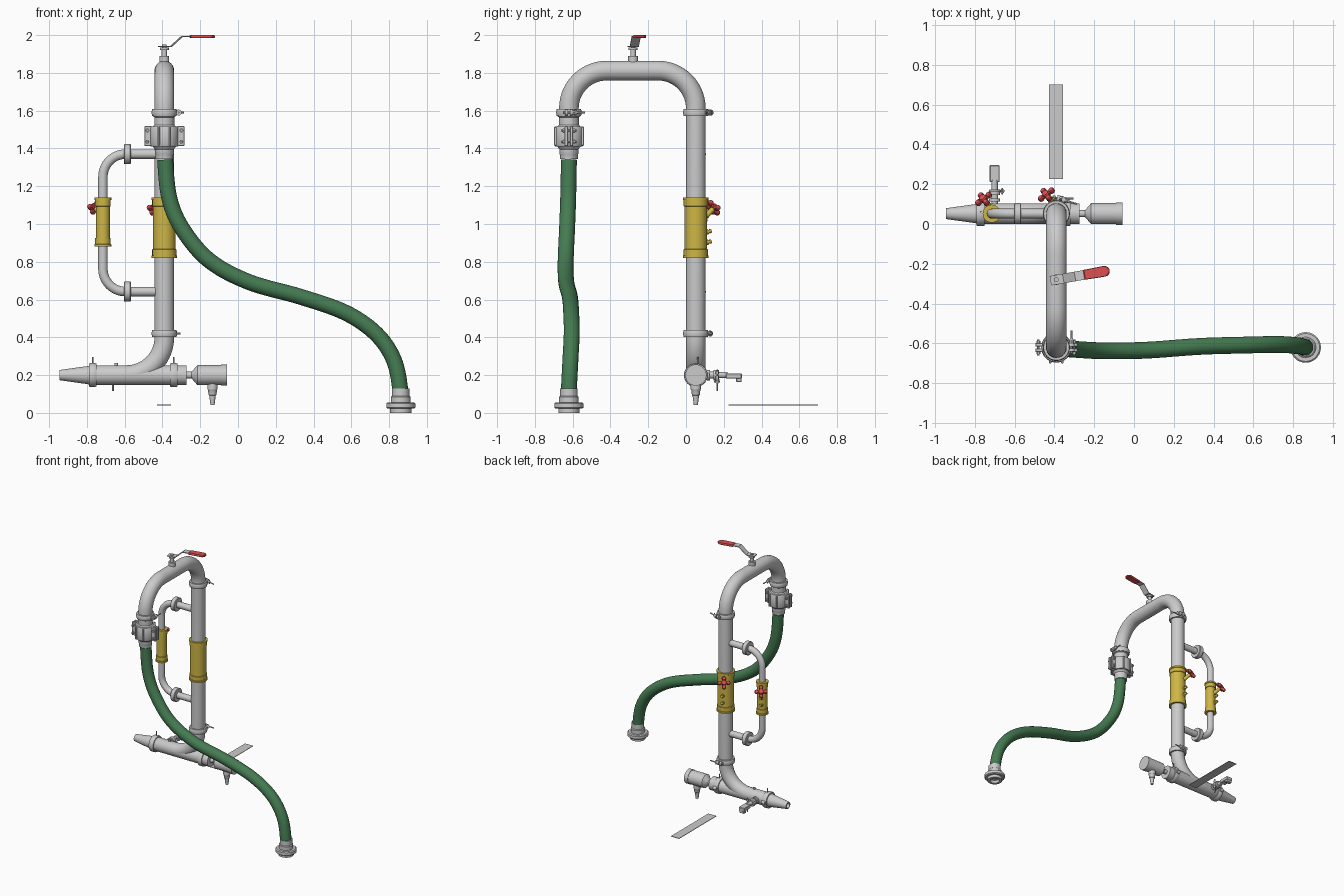
import bpy, bmesh, math
from mathutils import Vector as V, Matrix

if "Cube" in bpy.data.objects:
    bpy.data.objects.remove(bpy.data.objects["Cube"])

def mat(name, c):
    m = bpy.data.materials.new(name)
    m.diffuse_color = (*c, 1)
    m.use_nodes = True
    m.node_tree.nodes["Principled BSDF"].inputs["Base Color"].default_value = m.diffuse_color
    return m

GREEN = mat("hose_green", (0.06, 0.2, 0.085))
YELLOW = mat("sleeve_yellow", (0.62, 0.47, 0.06))
RED = mat("handle_red", (0.72, 0.08, 0.08))
WHITE = mat("white", (0.95, 0.95, 0.95))

def finish(name, bm, m=None):
    bmesh.ops.remove_doubles(bm, verts=bm.verts, dist=1e-6)
    bmesh.ops.recalc_face_normals(bm, faces=bm.faces)
    me = bpy.data.meshes.new(name)
    bm.to_mesh(me)
    bm.free()
    for p in me.polygons:
        p.use_smooth = True
    me.set_sharp_from_angle(angle=math.radians(32))
    if m:
        me.materials.append(m)
    o = bpy.data.objects.new(name, me)
    bpy.context.collection.objects.link(o)
    return o

def skin(name, rings, m=None):
    bm = bmesh.new()
    vs = [[bm.verts.new(p) for p in r] for r in rings]
    n = len(vs[0])
    for a, b in zip(vs, vs[1:]):
        for i in range(n):
            bm.faces.new((a[i], a[(i + 1) % n], b[(i + 1) % n], b[i]))
    bm.faces.new(vs[0])
    bm.faces.new(vs[-1])
    return finish(name, bm, m)

def lathe(name, loc, axis, prof, m=None, n=32):
    """prof: (distance along axis, radius) pairs."""
    q = V(axis).to_track_quat('Z', 'Y')
    return skin(name, [[V(loc) + q @ V((r * math.cos(t), r * math.sin(t), d))
                for t in (2 * math.pi * i / n for i in range(n))] for d, r in prof], m)

def rod(name, a, b, r, m=None, n=16):
    d = V(b) - V(a)
    return lathe(name, a, d, [(0, r), (d.length, r)], m, n)

def box(name, c, s, m=None, rot=0, bev=0.003):
    bm = bmesh.new()
    bmesh.ops.create_cube(bm, size=1, matrix=Matrix.Translation(c) @ Matrix.Rotation(rot, 4, 'Z') @ Matrix.Diagonal((*s, 1)))
    if bev:
        bmesh.ops.bevel(bm, geom=bm.edges[:], offset=bev, segments=1, affect='EDGES')
    return finish(name, bm, m)

def sweep(name, pts, r, m=None, n=32):
    rings, u = [], None
    for i, p in enumerate(pts):
        t = (pts[min(i + 1, len(pts) - 1)] - pts[max(i - 1, 0)]).normalized()
        u = t.orthogonal() if u is None else u - t * u.dot(t)
        u.normalize()
        w = t.cross(u)
        rings.append([p + r * (u * math.cos(2 * math.pi * k / n) + w * math.sin(2 * math.pi * k / n)) for k in range(n)])
    return skin(name, rings, m)

def fillet(pts, R, seg=14):
    """Round the right-angle corners of a path."""
    pts = [V(p) for p in pts]
    out = [pts[0]]
    for a, b, c in zip(pts, pts[1:], pts[2:]):
        u, w = (a - b).normalized(), (c - b).normalized()
        for i in range(seg + 1):
            t = math.pi / 2 * i / seg
            out.append(b + u * R * (1 - math.sin(t)) + w * R * (1 - math.cos(t)))
    return out + [pts[-1]]

def clamp(name, c, axis, ear, r=0.064, h=0.038):
    """Ring clamp with a two-part ear and a bolt with wing nut."""
    c, ax, e = V(c), V(axis).normalized(), V(ear).normalized()
    t = ax.cross(e)
    k = r * 0.85
    lathe(name + "_ring", c - ax * h / 2, ax, [(0, k), (0, r), (h * .2, r + .002), (h * .5, r + .004), (h * .8, r + .002), (h, r), (h, k)])
    b = c + e * (r + 0.012)
    for s in (-1, 1):
        rod(name + "_ear", b + t * s * .005, b + t * s * .02, h * .42)
    rod(name + "_bolt", b - t * .03, b + t * .085, .0045, n=10)
    lathe(name + "_wing_nut", b + t * .02, t, [(0, .012), (.012, .012), (.025, .006)], n=10)
    rod(name + "_wing", b + t * .035 - ax * .016, b + t * .035 + ax * .016, .004, n=8)

X, Y, FY = -0.39, 0.052, -0.62

# Main riser, arch and bottom elbow
sweep("main_pipe", fillet([(-0.62, Y, .2), (X, Y, .2), (X, Y, 1.812), (X, FY, 1.812), (X, FY, 1.53)], .2), .052)
clamp("riser_low_clamp", (X, Y, .42), (0, 0, -1), (0, 1, 0))
clamp("riser_top_clamp", (X, Y, 1.59), (0, 0, -1), (.3, 1, 0))
clamp("arch_front_clamp", (X, FY, 1.59), (0, 0, 1), (1, 0, 0))

# Bypass loop with two unions
BX = -0.715
sweep("bypass_pipe", fillet([(X, Y, 1.37), (BX, Y, 1.37), (BX, Y, .642), (X, Y, .642)], .12), .025, n=24)
for z in (1.37, .642):
    lathe("bypass_union", (-.604, Y, z), (1, 0, 0), [(0, .03), (0, .05), (.004, .053), (.033, .053), (.037, .05), (.037, .03)])

# Yellow valve sleeves with cross knobs and drain nipples
def sleeve(name, x, z0, z1, r, kn):
    f = r + .008
    h = z1 - z0
    lathe(name, (x, Y, z0), (0, 0, 1), [(0, r - .01), (0, f), (.012, f), (.014, r + .004), (.045, r + .004), (.047, r),
          (h - .047, r), (h - .045, r + .004), (h - .014, r + .004), (h - .012, f), (h, f), (h, r - .01)], YELLOW)
    k, ax = V(kn), V((-.45, .6, .65)).normalized()
    rod(name + "_knob_stem", k - ax * .07, k, .014, YELLOW)
    lathe(name + "_knob_hub", k - ax * .012, ax, [(0, .016), (.022, .02), (.03, .016)], RED)
    u = ax.cross(V((0, 0, 1))).normalized()
    w = ax.cross(u)
    for d in (u, -u, w, -w):
        d = (d + u * .0).normalized()
        q = rod(name + "_knob_arm", k, k + d * .03, .012, RED, 12)
        lathe(name + "_knob_lobe", k + d * .033 - ax * .011, ax, [(0, .011), (.005, .015), (.019, .015), (.024, .011)], RED, 16)
    for z in (z0 + .08, z0 + .135):
        p = V((x - .012, Y + r - .012, z))
        lathe(name + "_nipple", p, (-.25, 1, .25), [(0, .014), (.018, .014), (.018, .009), (.026, .009), (.026, .012), (.036, .01)], YELLOW, 12)

sleeve("main_sleeve", X, .82, 1.14, .06, (-.44, .147, 1.085))
sleeve("bypass_sleeve", BX, .88, 1.14, .037, (-.755, .125, 1.09))

# Horizontal bottom pipe, nozzle and flanges
lathe("bottom_pipe", (-.945, Y, .2), (1, 0, 0), [(.02, .014), (0, .02), (0, .027), (.15, .048), (.165, .052), (.672, .052), (.672, .02)])
for x in (-.79, -.36):
    lathe("bottom_flange", (x, Y, .2), (1, 0, 0), [(0, .045), (0, .06), (.006, .063), (.034, .063), (.04, .06), (.04, .045)])
    rod("flange_bolt", (x + .02, Y + .01, .25), (x + .02, Y + .01, .295), .004, n=8)
    rod("flange_lug", (x + .005, Y + .06, .2), (x + .035, Y + .06, .2), .014)
rod("vent_plug", (-.645, Y, .24), (-.645, Y, .265), .009)

# Float chamber with drain spout
lathe("chamber", (-.275, Y, .2), (1, 0, 0), [(0, .018), (.03, .018), (.06, .053), (.185, .053), (.185, .056), (.218, .056), (.218, .05)])
lathe("chamber_spout", (-.135, Y, .155), (0, 0, -1), [(0, .027), (.03, .027), (.034, .024), (.06, .021), (.064, .017), (.113, .011)], n=20)

# Sampling tap behind the bottom pipe
rod("tap_pipe", (-.7, .08, .2), (-.7, .22, .2), .016)
lathe("tap_union", (-.7, .112, .2), (0, 1, 0), [(0, .028), (.016, .028), (.016, .018), (.034, .018), (.034, .028), (.05, .028)])
clamp("tap_clamp", (-.7, .165, .2), (0, 1, 0), (1, 0, 0), .026, .018)
box("tap_body", (-.7, .253, .195), (.05, .085, .028))
box("tap_spout", (-.7, .28, .178), (.044, .028, .03))

# Loose flat strip on the floor side
box("strip", (-.392, .4975, .042), (.072, .405, .004), None, bev=0)
box("strip_tip", (-.392, .26, .042), (.072, .07, .004), WHITE, bev=0)

# Top lever valve
LX, LY = X, -.28
lathe("lever_stem", (LX, LY, 1.85), (0, 0, 1), [(0, .026), (.04, .026), (.04, .014), (.072, .014), (.072, .024), (.084, .024), (.084, .012), (.1, .012)])
A = math.radians(10)
prof = [(-.03, 1.936), (.035, 1.936), (.095, 1.99), (.15, 1.99)]
M = Matrix.Translation((LX, LY, 0)) @ Matrix.Rotation(A, 4, 'Z')
skin("lever_arm", [[M @ V((x, sy * .024, z + dz)) for sy, dz in ((-1, 0), (1, 0), (1, .006), (-1, .006))] for x, z in prof])
ring = [(.14, -.025), (.245, -.027)] + [(.245 + .027 * math.cos(t), .027 * math.sin(t))
        for t in (math.pi * (i / 10 - .5) for i in range(1, 10))] + [(.245, .027), (.14, .025)]
skin("lever_grip", [[M @ V((.2 + (x - .2) * s, y * s, z)) for x, y in ring] for z, s in ((1.984, .92), (1.988, 1), (1.996, 1), (2.0, .92))], RED)

# Hose coupling: split block with bolted ears
lathe("coupling", (X, FY, 1.345), (0, 0, 1), [(0, .04), (0, .047), (.02, .047), (.026, .05), (.05, .05), (.066, .062), (.066, .072), (.075, .076),
      (.165, .076), (.172, .072), (.172, .06), (.18, .053), (.22, .053), (.225, .06), (.235, .06), (.235, .05)])
for s in (-1, 1):
    for f in (-1, 1):
        box("coupling_ear", (X + s * .086, FY + f * .014, 1.465), (.04, .018, .106))
        box("coupling_rib", (X + s * .03, FY + f * .068, 1.465), (.012, .024, .1))
    for z in (1.435, 1.495):
        rod("coupling_bolt", (X + s * .09, FY - .04, z), (X + s * .09, FY + .04, z), .006, n=10)
        for f in (-1, 1):
            rod("coupling_nut", (X + s * .09, FY + f * .022, z), (X + s * .09, FY + f * .032, z), .011, n=6)

# Hose: smooth curve through a few points
H = [(X, FY, 1.5), (-.386, FY, 1.34), (-.362, -.624, 1.13), (-.29, -.63, .967), (-.15, -.637, .805), (.06, -.634, .692), (.33, -.615, .615),
     (.566, -.608, .532), (.73, -.605, .42), (.825, -.612, .28), (.86, FY, .11), (.862, FY, -.05)]
H = [V(p) for p in H]
path = []
for a, b, c, d in zip(H, H[1:], H[2:], H[3:]):
    for i in range(8):
        t = i / 8
        path.append(.5 * (2 * b + (c - a) * t + (2 * a - 5 * b + 4 * c - d) * t * t + (3 * b - a - 3 * c + d) * t ** 3))
path.append(H[-2])
sweep("hose", path, .042, GREEN)

# Hose end fitting
lathe("hose_end", (.862, FY, 0), (0, 0, 1), [(.02, .03), (0, .036), (0, .056), (.022, .056), (.022, .07), (.028, .077), (.05, .077), (.056, .07),
      (.056, .052), (.085, .052), (.09, .046), (.128, .046), (.128, .04)])
